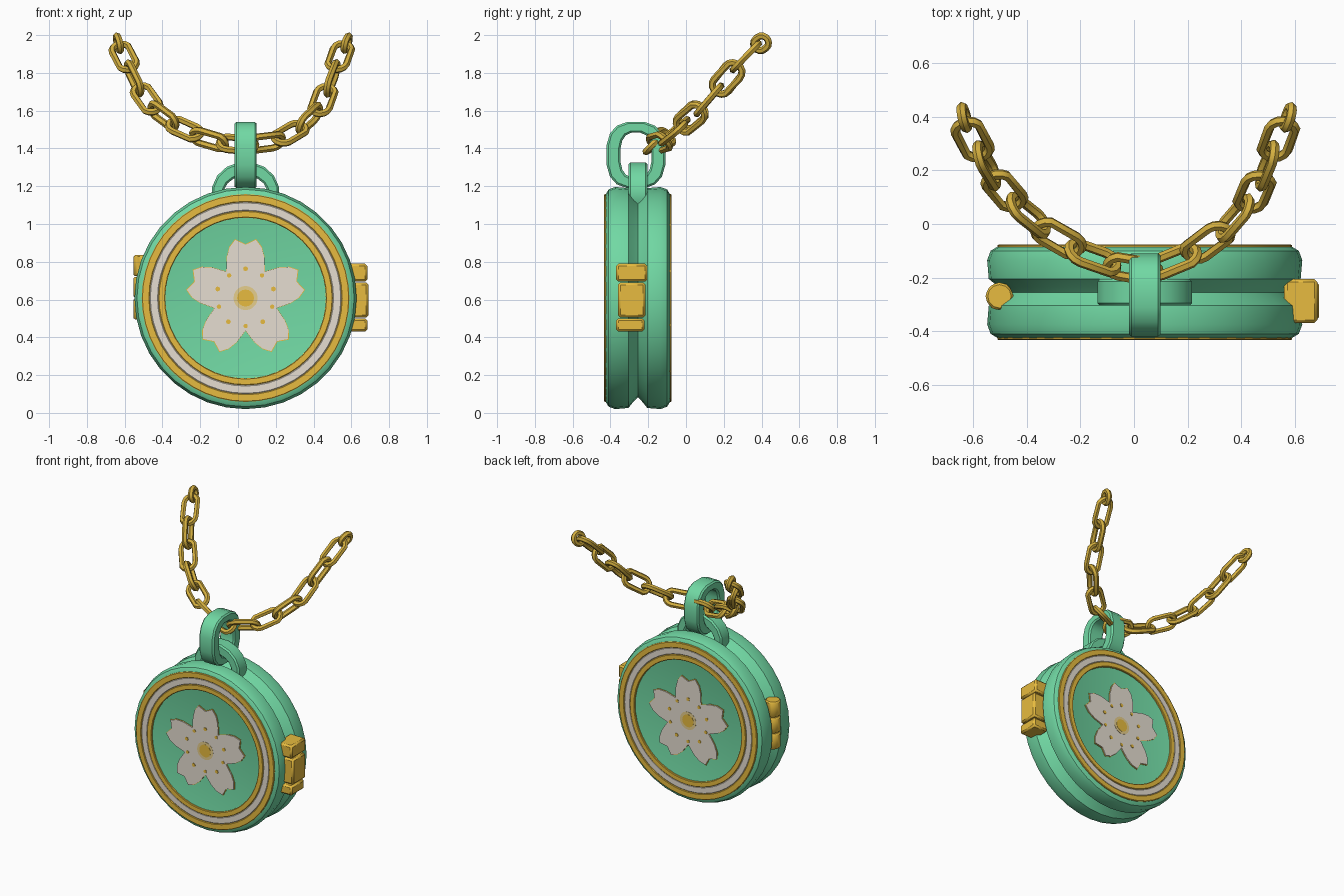
import bpy, bmesh, math
from mathutils import Vector, Matrix

if "Cube" in bpy.data.objects:
    bpy.data.objects.remove(bpy.data.objects["Cube"])

CX, CY, CZ = 0.04, -0.255, 0.608      # locket centre


def material(name, rgb):
    m = bpy.data.materials.new(name)
    m.diffuse_color = (*rgb, 1)
    m.use_nodes = True
    m.node_tree.nodes["Principled BSDF"].inputs["Base Color"].default_value = m.diffuse_color
    return m


GREEN = material("jade green", (0.165, 0.69, 0.37))
GOLD = material("bright gold", (0.80, 0.50, 0.05))
CHAIN = material("chain gold", (0.66, 0.43, 0.05))
PEARL = material("pearl white", (0.79, 0.73, 0.64))
CREAM = material("pale yellow", (0.79, 0.62, 0.27))


def finish(bm, name, mat, angle=35, bevel=0):
    bmesh.ops.recalc_face_normals(bm, faces=bm.faces)
    me = bpy.data.meshes.new(name)
    bm.to_mesh(me)
    bm.free()
    me.materials.append(mat)
    for p in me.polygons:
        p.use_smooth = True
    me.set_sharp_from_angle(angle=math.radians(angle))
    ob = bpy.data.objects.new(name, me)
    bpy.context.collection.objects.link(ob)
    if bevel:
        b = ob.modifiers.new("bevel", 'BEVEL')
        b.width, b.segments = bevel, 1
    return ob


def lathe(name, mat, profile, side, n=36, closed=False):
    """Turn (radius, depth) points about the locket's y axis; side -1 front, +1 back."""
    bm = bmesh.new()
    rings = [[bm.verts.new((CX + r * math.cos(t), CY + side * d, CZ + r * math.sin(t)))
              for t in (2 * math.pi * i / n for i in range(n))] for r, d in profile]
    pairs = list(zip(rings, rings[1:]))
    if closed:
        pairs.append((rings[-1], rings[0]))
    else:
        bm.faces.new(rings[-1])
    for a, b in pairs:
        for i in range(n):
            j = (i + 1) % n
            bm.faces.new((a[i], a[j], b[j], b[i]))
    return finish(bm, name, mat)


def plate(name, mat, outlines, d0, d1, side):
    """Flat (x, z) outlines around the locket centre, from depth d0 to d1."""
    bm = bmesh.new()
    for pts in outlines:
        lo, hi = ([bm.verts.new((CX + x, CY + side * d, CZ + z)) for x, z in pts] for d in (d0, d1))
        bm.faces.new(hi)
        for i in range(len(pts)):
            j = (i + 1) % len(pts)
            bm.faces.new((lo[i], lo[j], hi[j], hi[i]))
    return finish(bm, name, mat)


def disc(r, radius=0.0, angle=0.0, n=12):
    """Circle outline, placed at a polar position measured from straight up."""
    x, z = radius * math.sin(angle), radius * math.cos(angle)
    return [(x + r * math.cos(2 * math.pi * i / n), z + r * math.sin(2 * math.pi * i / n))
            for i in range(n)]


def blossom(scale):
    half = [(0.101, 0.139), (0.099, 0.215), (0.085, 0.268), (0.055, 0.308)]
    petal = [(-x, z) for x, z in half] + [(0, 0.282)] + half[:0:-1]
    pts = []
    for k in range(5):
        a = k * math.tau / 5
        pts += [(scale * (x * math.cos(a) + z * math.sin(a)),
                 scale * (-x * math.sin(a) + z * math.cos(a))) for x, z in petal]
    return pts


def oval_frame(name, mat, centre, outer, inner, width, across, n, power=1.0):
    """Oval ring with a rectangular section; across = 'x' or 'y' is its width axis."""
    bm = bmesh.new()

    def soft(v):
        return math.copysign(abs(v) ** power, v)
    loops = []
    for (a, b), w in ((outer, -width), (outer, width), (inner, width), (inner, -width)):
        loop = []
        for i in range(n):
            t = math.tau * (i + 0.5) / n
            h, v, w2 = a * soft(math.cos(t)), b * soft(math.sin(t)), w / 2
            off = (w2, h, v) if across == 'x' else (h, w2, v)
            loop.append(bm.verts.new(Vector(centre) + Vector(off)))
        loops.append(loop)
    for k in range(4):
        a, b = loops[k], loops[(k + 1) % 4]
        for i in range(n):
            j = (i + 1) % n
            bm.faces.new((a[i], a[j], b[j], b[i]))
    return finish(bm, name, mat, 30, 0.01)


def box(name, mat, lo, hi):
    bm = bmesh.new()
    lo, hi = Vector(lo), Vector(hi)
    bmesh.ops.create_cube(bm, size=1, matrix=Matrix.Translation((lo + hi) / 2)
                          @ Matrix.Diagonal((*(hi - lo), 1)))
    return finish(bm, name, mat, 30, 0.012)


# Two locket halves, each with rings and a blossom
for side, tag in ((-1, "front"), (1, "back")):
    lathe(tag + "_case", GREEN, [(0.525, 0.0), (0.545, 0.02), (0.582, 0.05), (0.588, 0.12),
                                 (0.575, 0.155), (0.55, 0.17), (0.44, 0.17), (0.42, 0.165)], side)
    for name, mat, r0, r1, top in (("outer_gold_ring", GOLD, 0.508, 0.55, 0.178),
                                   ("pearl_ring", PEARL, 0.462, 0.508, 0.174),
                                   ("inner_gold_ring", GOLD, 0.425, 0.462, 0.178)):
        lathe(tag + "_" + name, mat, [(r0, 0.155), (r1, 0.155), (r1, top - 0.003),
                                      (r1 - 0.004, top), (r0 + 0.004, top), (r0, top - 0.003)],
              side, 48, True)
    plate(tag + "_blossom_rim", GOLD, [blossom(1.015)], 0.164, 0.169, side)
    plate(tag + "_blossom", PEARL, [blossom(1.0)], 0.166, 0.174, side)
    plate(tag + "_blossom_halo", CREAM, [disc(0.064, n=20)], 0.173, 0.1755, side)
    # gold centre and pollen dots
    dots = []
    for k in range(5):
        a = k * math.tau / 5
        dots += [disc(0.013, 0.155, a, 8), disc(0.012, 0.148, a + math.pi / 5, 8)]
    plate(tag + "_blossom_centre", GOLD, [disc(0.045, n=16)] + dots, 0.173, 0.177, side)

# Clasp on the right, in three blocks
box("clasp_top", GOLD, (0.56, -0.37, 0.695), (0.685, -0.205, 0.79))
box("clasp_middle", GOLD, (0.57, -0.36, 0.505), (0.69, -0.215, 0.69))
box("clasp_bottom", GOLD, (0.56, -0.37, 0.43), (0.685, -0.22, 0.50))

# Hinge barrels in the groove on the left
for i in range(3):
    bm = bmesh.new()
    bmesh.ops.create_cone(bm, cap_ends=True, segments=12, radius1=0.052, radius2=0.052, depth=0.11,
                          matrix=Matrix.Translation((-0.502, CY - 0.015, 0.55 + 0.115 * i)))
    finish(bm, "hinge_barrel_%d" % (i + 1), GOLD, 35, 0.008)

# Fixed lug and hanging bail
oval_frame("lug", GREEN, (CX, CY, 1.165), (0.18, 0.165), (0.115, 0.09), 0.10, 'y', 16)
oval_frame("bail", GREEN, (CX, -0.265, 1.365), (0.158, 0.178), (0.083, 0.12), 0.118, 'x', 16, 0.75)

# Chain: oval links along a path, alternately turned a quarter
left = [(-.645, .43, 1.985), (-.605, .32, 1.89), (-.54, .20, 1.75), (-.45, .08, 1.61),
        (-.32, -.03, 1.52), (-.17, -.12, 1.45), (.04, -.18, 1.415)]
right = [(.20, -.12, 1.44), (.33, -.03, 1.51), (.43, .08, 1.61), (.49, .20, 1.75),
         (.54, .32, 1.89), (.59, .43, 1.985)]
path = [Vector(p) for p in left + right]
lengths = [(b - a).length for a, b in zip(path, path[1:])]
total = sum(lengths)


def along(s):
    for a, b, l in zip(path, path[1:], lengths):
        if s <= l:
            return a.lerp(b, s / l)
        s -= l
    return path[-1]


COUNT = 15
pitch = total / (COUNT - 1)
for i in range(COUNT):
    # the two end links are short and pulled in from the tips
    end = i in (0, COUNT - 1)
    s = min(max(i * pitch, 0.045), total - 0.045)
    mid = along(s)
    ahead = (along(min(s + 0.06, total)) - along(max(s - 0.06, 0))).normalized()
    normal = Vector((0, -0.7, 0.7))
    normal = (normal - ahead * normal.dot(ahead)).normalized()
    side = normal.cross(ahead)
    if i % 2 == 0:
        normal, side = side, -normal
    wire, bend, n, m = 0.019, 0.05, 14, 6
    if end:
        bend = 0.036
    stretch = 0.006 if end else pitch / 2 + wire - bend
    bm = bmesh.new()
    rings = []
    for u in range(n):
        t = math.tau * (u + 0.5) / n
        ring = []
        for v in range(m):
            p = math.tau * v / m
            r = bend + wire * math.cos(p)
            x = r * math.cos(t) + math.copysign(stretch, math.cos(t))
            ring.append(bm.verts.new(mid + ahead * x + side * (r * math.sin(t))
                                     + normal * (wire * math.sin(p))))
        rings.append(ring)
    for u in range(n):
        a, b = rings[u], rings[(u + 1) % n]
        for v in range(m):
            w = (v + 1) % m
            bm.faces.new((a[v], b[v], b[w], a[w]))
    finish(bm, "chain_link_%02d" % (i + 1), CHAIN, 40)
